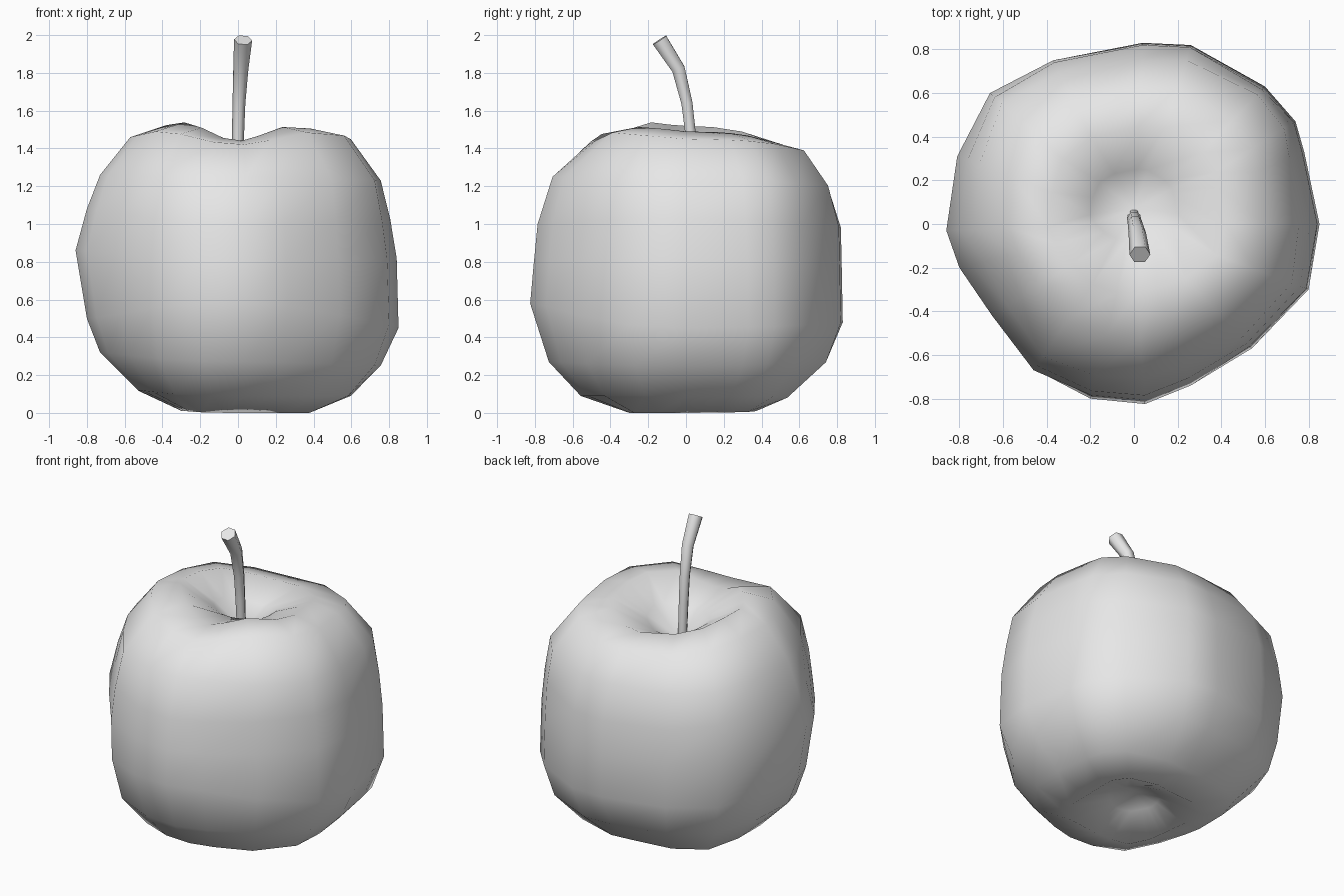
import bpy
import bmesh
from math import atan2, hypot, cos, sin

cube = bpy.data.objects.get("Cube")
if cube:
    bpy.data.objects.remove(cube)

# Single plain grey
grey = bpy.data.materials.new("light_grey")
grey.use_nodes = True
color = (0.8, 0.8, 0.8, 1)
grey.diffuse_color = color
grey.node_tree.nodes["Principled BSDF"].inputs["Base Color"].default_value = color

# Widest outline of the fruit, anticlockwise
OUTLINE = [(.85, 0), (.78, .33), (.74, .47), (.6, .63), (.26, .82), (.04, .83),
           (-.37, .75), (-.66, .6), (-.81, .31), (-.86, -.03), (-.8, -.2),
           (-.65, -.42), (-.46, -.67), (-.2, -.8), (.05, -.825), (.26, -.74),
           (.54, -.57), (.8, -.3)]

# (radius, height) from bottom dimple over the sides into the top dimple
LEFT = [(.16, .12), (.38, 0), (.6, .09), (.76, .25), (.855, .45), (.845, .82),
        (.81, 1.03), (.76, 1.23), (.6, 1.45), (.42, 1.49), (.2, 1.41)]
RIGHT = [(.14, .12), (.28, .01), (.53, .12), (.73, .32), (.8, .5), (.86, .86),
         (.8, 1.08), (.73, 1.26), (.57, 1.46), (.39, 1.52), (.2, 1.4)]
FRONT = [(.15, .12), (.3, 0), (.56, .09), (.73, .27), (.83, .58), (.81, .8),
         (.79, 1), (.71, 1.25), (.52, 1.42), (.32, 1.44), (.12, 1.39)]
BACK = [(.15, .12), (.35, .01), (.52, .08), (.74, .27), (.83, .48), (.825, .75),
        (.82, .98), (.75, 1.2), (.63, 1.38), (.45, 1.43), (.2, 1.35)]
# Extra fullness of each ring between the four sides
FULLNESS = [0, .2, .1, .04, 0, 0, .01, .05, .03, 0, 0]


def body_column(x, y):
    """Blend the side profiles at one direction and fit them to the outline."""
    angle = atan2(y, x)
    c, s = cos(angle), sin(angle)
    side = LEFT if c > 0 else RIGHT
    end = BACK if s > 0 else FRONT
    diagonal = (2 * c * s) ** 2
    radii = [c * c * a[0] + s * s * b[0] for a, b in zip(side, end)]
    fit = hypot(x, y) / max(radii)
    swell = 0.01 if s > 0 else 0.05
    column = []
    for i, radius in enumerate(radii):
        r = radius * fit * (1 + FULLNESS[i] * diagonal)
        z = c * c * side[i][1] + s * s * end[i][1]
        if i in (8, 9):  # shoulders swell between the sides
            z += swell * diagonal
        shift = 0.05 if i == 10 else 0
        column.append((r * c, r * s + shift, z))
    return column


# Fruit body
bm = bmesh.new()
columns = [[bm.verts.new(co) for co in body_column(*p)] for p in OUTLINE]
bottom = bm.verts.new((0, 0, 0.18))
top = bm.verts.new((0, 0.07, 1.25))
for here, after in zip(columns, columns[1:] + columns[:1]):
    for i in range(len(here) - 1):
        bm.faces.new((here[i], after[i], after[i + 1], here[i + 1]))
    bm.faces.new((bottom, after[0], here[0]))
    bm.faces.new((top, here[-1], after[-1]))
for face in bm.faces:
    face.smooth = True
mesh = bpy.data.meshes.new("fruit_body")
bm.to_mesh(mesh)
bm.free()
mesh.materials.append(grey)
body = bpy.data.objects.new("fruit_body", mesh)
bpy.context.collection.objects.link(body)

# Bent stem, thicker at the tip
curve = bpy.data.curves.new("stem", "CURVE")
curve.dimensions = "3D"
curve.bevel_depth = 0.04
curve.bevel_resolution = 1
curve.use_fill_caps = True
spline = curve.splines.new("POLY")
path = [(0, .04, 1.2, .75), (0, .025, 1.47, .8), (.005, .005, 1.64, .85),
        (.015, -.04, 1.82, 1), (.027, -.14, 1.974, 1.2)]
spline.points.add(len(path) - 1)
for point, (x, y, z, radius) in zip(spline.points, path):
    point.co = (x, y, z, 1)
    point.radius = radius
stem = bpy.data.objects.new("stem", curve)
bpy.context.collection.objects.link(stem)
curve.materials.append(grey)
bpy.ops.object.select_all(action="DESELECT")
stem.select_set(True)
bpy.context.view_layer.objects.active = stem
bpy.ops.object.convert(target="MESH")
bpy.ops.object.shade_smooth_by_angle(angle=1.2)
